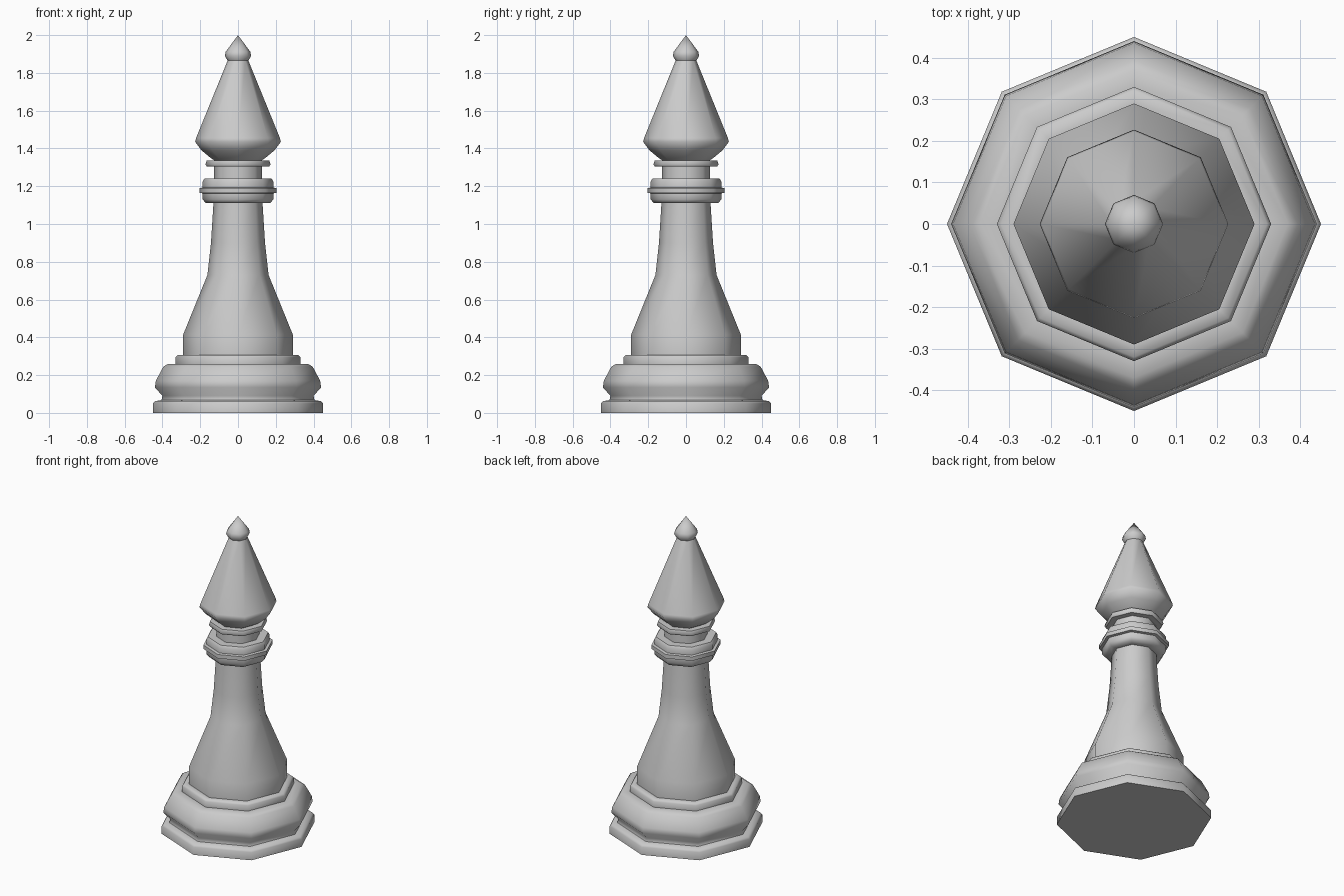
import bpy, bmesh
from math import cos, sin, pi, radians

if "Cube" in bpy.data.objects:
    bpy.data.objects.remove(bpy.data.objects["Cube"])

SIDES = 8


def lathe(name, profile):
    """Revolve (radius, height) points into an eight-sided part."""
    bm = bmesh.new()
    rings = []
    for r, z in profile:
        if r == 0:
            rings.append([bm.verts.new((0, 0, z))] * SIDES)
        else:
            rings.append([bm.verts.new((r * cos(2 * pi * i / SIDES),
                                        r * sin(2 * pi * i / SIDES), z))
                          for i in range(SIDES)])
    for low, high in zip(rings, rings[1:]):
        for i in range(SIDES):
            j = (i + 1) % SIDES
            corners = list(dict.fromkeys((low[i], low[j], high[j], high[i])))
            bm.faces.new(corners)
    bmesh.ops.recalc_face_normals(bm, faces=bm.faces)
    # Open parts: make sure the faces point outward
    bm.normal_update()
    if sum(f.calc_area() * f.normal.dot((f.calc_center_median().x,
           f.calc_center_median().y, 0)) for f in bm.faces) < 0:
        bmesh.ops.reverse_faces(bm, faces=bm.faces)
    mesh = bpy.data.meshes.new(name)
    bm.to_mesh(mesh)
    bm.free()
    obj = bpy.data.objects.new(name, mesh)
    bpy.context.collection.objects.link(obj)
    bpy.ops.object.select_all(action='DESELECT')
    obj.select_set(True)
    bpy.context.view_layer.objects.active = obj
    bpy.ops.object.shade_smooth_by_angle(angle=radians(55))
    return obj


# Foot slab and rounded base moulding
lathe("base", [(0, 0), (0.45, 0), (0.45, 0.05), (0.44, 0.062), (0.405, 0.068),
               (0.40, 0.09), (0.44, 0.135), (0.435, 0.17), (0.395, 0.245),
               (0.37, 0.26), (0.33, 0.26)])
# Step above the base
lathe("base_step", [(0.33, 0.26), (0.33, 0.295), (0.32, 0.306), (0.29, 0.306)])
# Tapering body
lathe("body", [(0.29, 0.306), (0.29, 0.415), (0.162, 0.73), (0.143, 0.90),
               (0.13, 1.11)])
# Collar with a thin middle band
lathe("collar", [(0.13, 1.11), (0.17, 1.11), (0.187, 1.13), (0.187, 1.162),
                 (0.204, 1.165), (0.204, 1.19), (0.187, 1.193),
                 (0.187, 1.225), (0.178, 1.24), (0.128, 1.24)])
# Short neck and neck ring
lathe("neck", [(0.128, 1.24), (0.128, 1.305), (0.165, 1.305), (0.172, 1.315),
               (0.165, 1.337), (0.125, 1.337)])
# Pointed head
lathe("head", [(0.125, 1.337), (0.145, 1.35), (0.193, 1.39), (0.227, 1.435),
               (0.222, 1.455), (0.055, 1.865)])
# Small finial on top
lathe("finial", [(0.055, 1.865), (0.07, 1.89), (0.065, 1.912), (0, 2.0)])
